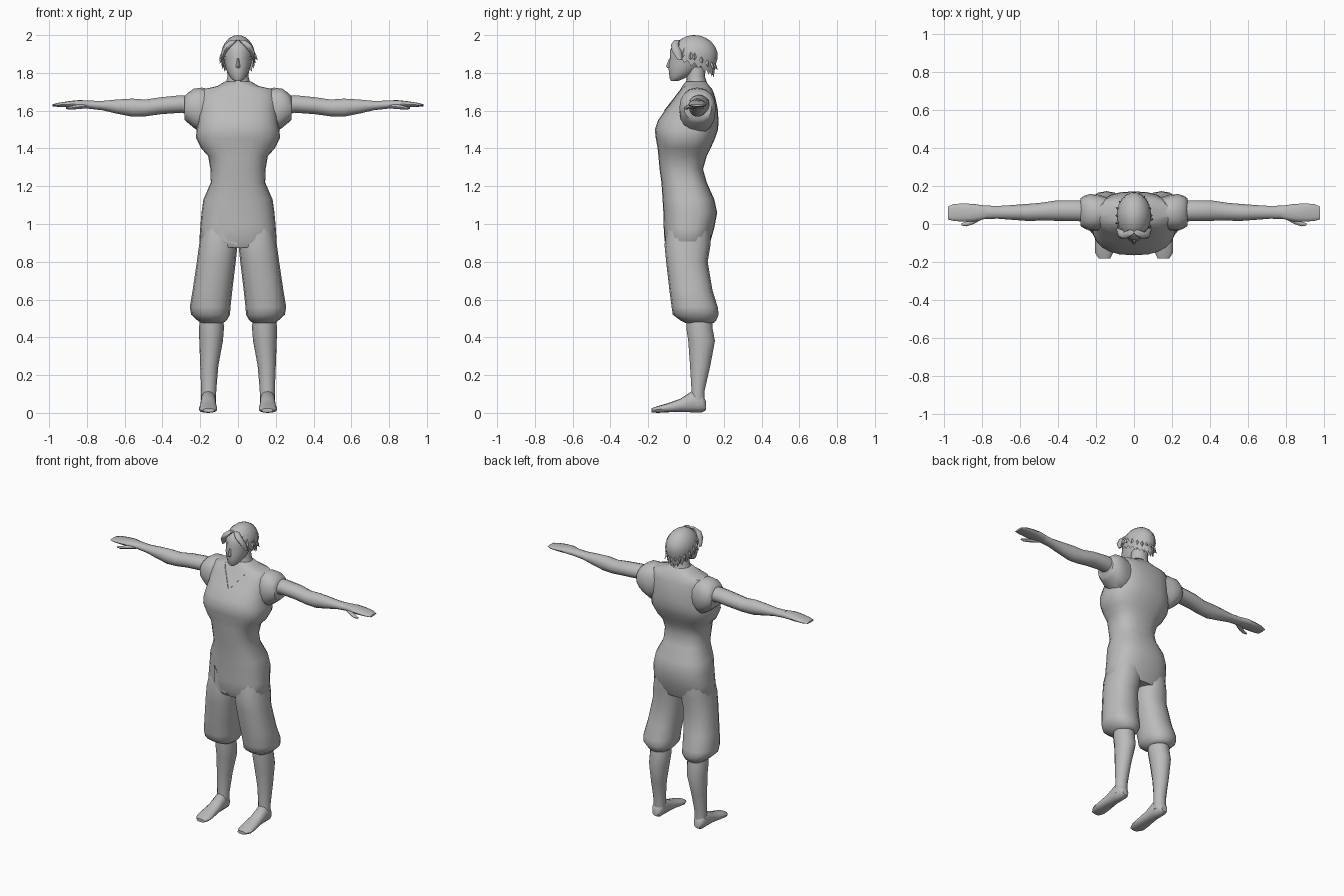
import bpy, bmesh, math, random
from mathutils import Vector
from mathutils.bvhtree import BVHTree

if "Cube" in bpy.data.objects:
    bpy.data.objects.remove(bpy.data.objects["Cube"])

random.seed(4)
grey = bpy.data.materials.new("plain_grey")
grey.diffuse_color = (0.5, 0.5, 0.5, 1)
grey.use_nodes = True
grey.node_tree.nodes["Principled BSDF"].inputs["Base Color"].default_value = grey.diffuse_color


def finish(name, bm, mirror=False):
    bmesh.ops.recalc_face_normals(bm, faces=bm.faces)
    me = bpy.data.meshes.new(name)
    bm.to_mesh(me)
    bm.free()
    ob = bpy.data.objects.new(name, me)
    bpy.context.collection.objects.link(ob)
    me.materials.append(grey)
    if mirror:
        ob.modifiers.new("mirror", 'MIRROR')
    return ob


def loft(name, axis, rows, n=16, power=2.3, mirror=False):
    """Skin rounded sections; each row = position, u0, u1, v0, v1."""
    bm = bmesh.new()
    rings = []
    for t, u0, u1, v0, v1 in rows:
        ring = []
        for i in range(n):
            a = 2 * math.pi * i / n
            c, s = math.cos(a), math.sin(a)
            u = (u0 + u1) / 2 + (u1 - u0) / 2 * math.copysign(abs(c) ** (2 / power), c)
            v = (v0 + v1) / 2 + (v1 - v0) / 2 * math.copysign(abs(s) ** (2 / power), s)
            ring.append(bm.verts.new({'x': (t, u, v), 'y': (u, t, v), 'z': (u, v, t)}[axis]))
        rings.append(ring)
    for a, b in zip(rings, rings[1:]):
        for i in range(n):
            j = (i + 1) % n
            bm.faces.new((a[i], a[j], b[j], b[i]))
    bm.faces.new(rings[0])
    bm.faces.new(rings[-1])
    return finish(name, bm, mirror)


def sym(rows):
    return [(z, -r, r, f, b) for z, r, f, b in rows]


# Shirt and hips: height, half width, front, back
shirt = loft("shirt_and_hips", 'z', sym([
    (1.755, .068, .0, .105), (1.73, .11, -.02, .125), (1.712, .19, -.03, .14),
    (1.67, .205, -.06, .155), (1.61, .205, -.105, .168), (1.55, .21, -.148, .172),
    (1.50, .22, -.165, .17), (1.455, .222, -.16, .155), (1.40, .195, -.15, .13),
    (1.36, .158, -.146, .11), (1.29, .146, -.14, .09), (1.22, .144, -.13, .11),
    (1.13, .183, -.124, .15), (1.06, .193, -.12, .165), (.98, .2, -.118, .15),
    (.91, .205, -.114, .13), (.875, .17, -.1, .115)]), n=24, power=2.5)

# Baggy trouser legs
loft("trouser_leg", 'z', [
    (.98, .005, .19, -.1, .13), (.89, .002, .206, -.114, .13), (.8, .012, .218, -.105, .115),
    (.65, .03, .24, -.088, .14), (.56, .04, .255, -.076, .168), (.52, .042, .248, -.07, .173),
    (.49, .06, .215, -.03, .16), (.475, .08, .195, .0, .145)], mirror=True)

# Bare lower legs and feet
loft("lower_leg", 'z', [
    (.53, .08, .2, .0, .14), (.45, .074, .206, .0, .142), (.38, .08, .205, .01, .155),
    (.25, .104, .2, .02, .13), (.12, .115, .195, .028, .1), (.04, .117, .195, .02, .1)],
    n=14, power=2, mirror=True)
loft("foot", 'y', [
    (.106, .135, .18, .015, .06), (.085, .12, .195, .003, .1), (.03, .117, .197, .003, .115),
    (-.03, .115, .2, .006, .075), (-.1, .11, .207, .003, .05), (-.15, .11, .207, .0, .036),
    (-.183, .125, .185, .003, .024)], n=12, mirror=True)

# Short sleeves
loft("sleeve", 'x', [
    (.1, .0, .13, 1.52, 1.70), (.19, -.035, .155, 1.48, 1.722), (.235, -.035, .158, 1.51, 1.716),
    (.265, -.022, .148, 1.535, 1.695), (.282, -.01, .135, 1.55, 1.677)], mirror=True)

# Arms, flat hands and thumbs
loft("arm", 'x', [
    (.2, .01, .12, 1.56, 1.67), (.3, .015, .125, 1.588, 1.683), (.41, .017, .124, 1.58, 1.672),
    (.49, .018, .112, 1.569, 1.66), (.56, .016, .106, 1.567, 1.665), (.64, .022, .1, 1.583, 1.66),
    (.72, .028, .095, 1.602, 1.652), (.8, .026, .098, 1.611, 1.654)], n=14, power=2, mirror=True)
loft("hand", 'x', [
    (.78, .028, .096, 1.61, 1.653), (.84, .014, .105, 1.615, 1.656), (.89, .012, .108, 1.617, 1.651),
    (.95, .016, .106, 1.62, 1.642), (.982, .024, .092, 1.623, 1.634)], n=12, mirror=True)
loft("thumb", 'x', [
    (.8, .025, .06, 1.612, 1.638), (.85, -.002, .03, 1.608, 1.632),
    (.885, -.012, .012, 1.606, 1.624), (.91, -.008, .004, 1.608, 1.617)], n=8, power=2, mirror=True)

# Neck and head
loft("neck", 'z', sym([
    (1.83, .052, .0, .105), (1.78, .056, .004, .1), (1.745, .064, .0, .112),
    (1.68, .09, -.04, .14)]), power=2)
loft("head", 'z', sym([
    (1.756, .018, -.078, -.045), (1.77, .036, -.086, -.01), (1.8, .055, -.09, .05),
    (1.84, .069, -.094, .095), (1.88, .075, -.084, .12), (1.92, .079, -.086, .13),
    (1.955, .068, -.062, .12), (1.98, .045, -.02, .09)]), power=1.9)
loft("nose", 'z', sym([
    (1.875, .006, -.09, -.06), (1.835, .013, -.106, -.07), (1.825, .01, -.098, -.07)]), n=8, power=2)

# Hair cap with a jagged hem: high over the brow, low at the nape
bm = bmesh.new()
N, M = 40, 8
crown = bm.verts.new((0, .045, 2.0))
prev = None
hem_points = []
for k in range(1, M + 1):
    ring = []
    for i in range(N):
        a = 2 * math.pi * i / N
        front = -math.sin(a)
        hem = 1.855 + .095 * max(front, 0) ** 2 - .06 * max(-front, 0)
        z = 2 - (2 - hem) * (1 - math.cos(k / M * math.pi / 2))
        r = math.sqrt(max(0, 1 - ((z - 1.885) / .115) ** 2)) if z > 1.885 else 1 - (1.885 - z) * 2.2
        if k == M and i % 2:
            z -= .022
            r *= 1.04
        elif k > 2 and i % 2:
            r *= 1.03
        p = Vector((.089 * r * math.cos(a), .045 + .122 * r * math.sin(a), z))
        ring.append(bm.verts.new(p))
        if k == M - 1 and front < .75:
            hem_points.append((a, p))
    for i in range(N):
        j = (i + 1) % N
        if prev:
            bm.faces.new((prev[i], prev[j], ring[j], ring[i]))
        else:
            bm.faces.new((crown, ring[j], ring[i]))
    prev = ring
finish("hair_cap", bm)

# Loose pointed locks flicking out around the hem
bm = bmesh.new()
for a, p in hem_points[::2]:
    out = Vector((math.cos(a), math.sin(a), 0))
    side = Vector((-out.y, out.x, 0)) * .011
    top = p + Vector((0, 0, .035)) - out * .006
    tip = p + out * random.uniform(.006, .02) - Vector((0, 0, random.uniform(.015, .04)))
    v = [bm.verts.new(q) for q in (top, p + side, p - side, p + out * .01, tip)]
    for f in ((0, 1, 3), (0, 3, 2), (4, 3, 1), (4, 2, 3), (0, 2, 1), (4, 1, 2)):
        bm.faces.new([v[i] for i in f])
finish("hair_locks", bm)

# Swept fringe locks framing the brow
loft("fringe", 'z', [
    (1.975, .0, .04, -.06, -.03), (1.95, .025, .07, -.08, -.04),
    (1.915, .058, .088, -.075, -.025), (1.87, .08, .092, -.045, -.02)], n=8, power=2, mirror=True)

# Details laid on the shirt surface
bm = bmesh.new()
bm.from_mesh(shirt.data)
tree = BVHTree.FromBMesh(bm)
bm.free()


def on_shirt(x, z, lift):
    hit = tree.ray_cast(Vector((x, -1, z)), Vector((0, 1, 0)))[0]
    return Vector((x, (hit.y if hit else -.03) - lift, z))


# V-shaped neckline edge
bm = bmesh.new()
line = []
for i in range(17):
    x = -.09 + .18 * i / 16
    z = 1.605 + 1.3 * abs(x)
    w = .006
    line.append([bm.verts.new(on_shirt(x, z + d, l)) for d, l in ((-w, -.003), (-w, .004), (w, .004), (w, -.003))])
for a, b in zip(line, line[1:]):
    for i in range(4):
        bm.faces.new((a[i], a[(i + 1) % 4], b[(i + 1) % 4], b[i]))
finish("neckline", bm)

# Pointed shirt tail at the front
bm = bmesh.new()
corners = [(-.1, 1.06), (-.1, .92), (0, .885)]
outer = [bm.verts.new(on_shirt(x, z, .007)) for x, z in corners]
inner = [bm.verts.new(on_shirt(x, z, -.002)) for x, z in corners]
bm.faces.new(outer)
bm.faces.new(inner[::-1])
for i in range(3):
    j = (i + 1) % 3
    bm.faces.new((outer[i], inner[i], inner[j], outer[j]))
finish("shirt_tail", bm)

# Smooth shading with sharp folds kept
for ob in bpy.context.scene.objects:
    ob.select_set(True)
    bpy.context.view_layer.objects.active = ob
bpy.ops.object.shade_smooth_by_angle(angle=math.radians(50))
